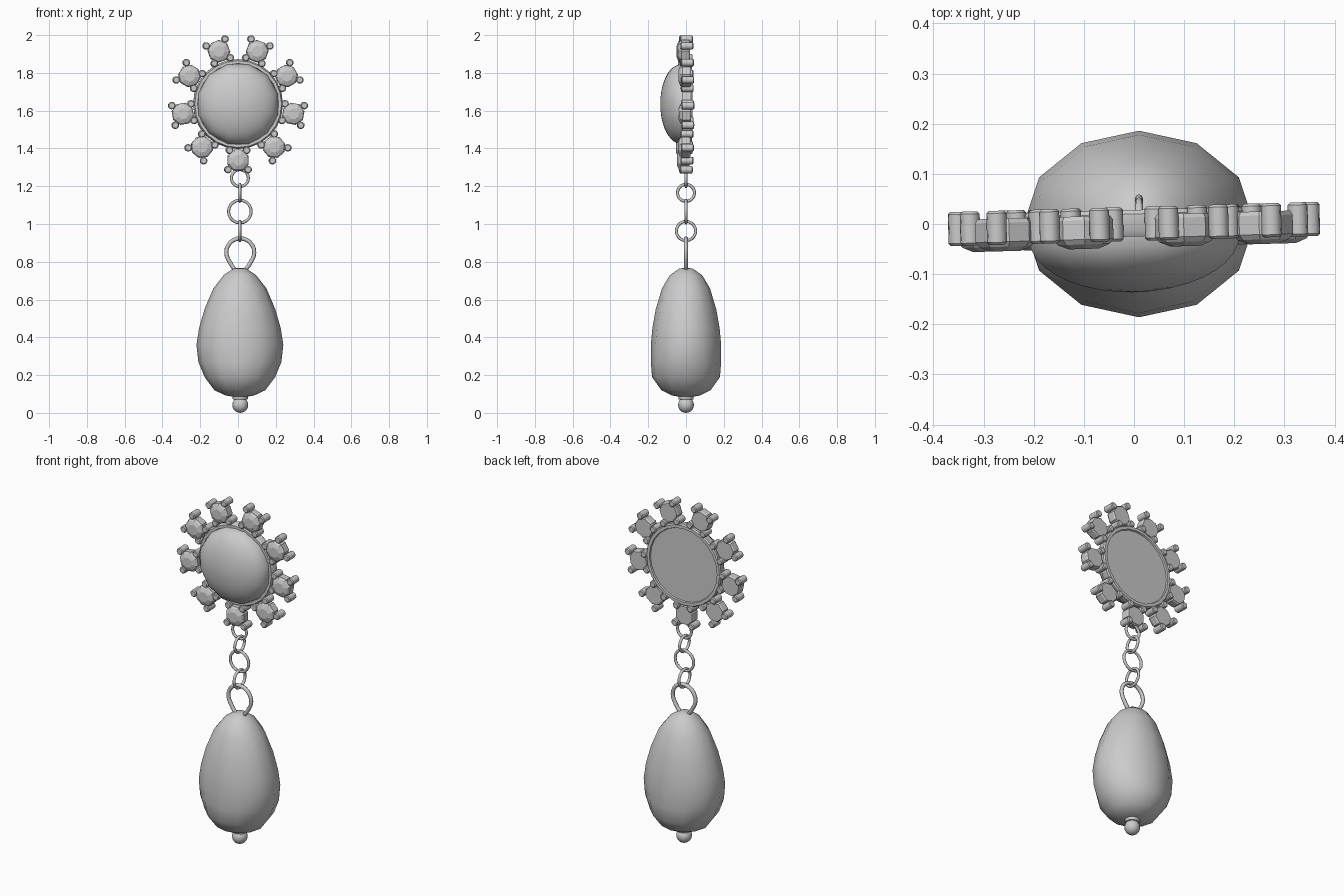
import bpy, bmesh
from math import sin, cos, pi, radians
from mathutils import Matrix, Vector

if "Cube" in bpy.data.objects:
    bpy.data.objects.remove(bpy.data.objects["Cube"])


def finish(name, bm, angle=None):
    bmesh.ops.recalc_face_normals(bm, faces=bm.faces)
    me = bpy.data.meshes.new(name)
    bm.to_mesh(me)
    bm.free()
    ob = bpy.data.objects.new(name, me)
    bpy.context.collection.objects.link(ob)
    if angle:
        bpy.ops.object.select_all(action='DESELECT')
        ob.select_set(True)
        bpy.context.view_layer.objects.active = ob
        bpy.ops.object.shade_smooth_by_angle(angle=radians(angle))
    return ob


def loft(bm, rings, n, mat, phase=0.0):
    """Capped stack of elliptical rings (rx, ry, height) along local z."""
    loops = []
    for rx, ry, h in rings:
        loops.append([bm.verts.new(mat @ Vector((rx * cos(2 * pi * (i + phase) / n),
                                                 ry * sin(2 * pi * (i + phase) / n), h)))
                      for i in range(n)])
    for a, b in zip(loops, loops[1:]):
        for i in range(n):
            bm.faces.new((a[i], a[(i + 1) % n], b[(i + 1) % n], b[i]))
    bm.faces.new(loops[0])
    bm.faces.new(loops[-1])


def lathe(profile):
    return [(r, r, h) for r, h in profile]


def wire_loop(name, pts, loc, side_on, thick):
    """Closed wire in the xz plane, or in the yz plane when side_on."""
    cu = bpy.data.curves.new(name, 'CURVE')
    cu.dimensions = '3D'
    cu.bevel_depth = thick
    cu.bevel_resolution = 2
    sp = cu.splines.new('POLY')
    sp.points.add(len(pts) - 1)
    sp.use_cyclic_u = True
    for p, (u, w) in zip(sp.points, pts):
        p.co = (0, u, w, 1) if side_on else (u, 0, w, 1)
    ob = bpy.data.objects.new(name, cu)
    bpy.context.collection.objects.link(ob)
    ob.location = loc


def circle(r, n=20):
    return [(r * cos(2 * pi * i / n), r * sin(2 * pi * i / n)) for i in range(n)]


# Flower frame: local z points to the front, slightly turned about the vertical
flower = (Matrix.Translation((0, 0, 1.635)) @ Matrix.Rotation(0.028, 4, 'Z')
          @ Matrix.Rotation(pi / 2, 4, 'X'))

# Round setting with a slightly recessed back plate
bm = bmesh.new()
loft(bm, lathe([(0.212, -0.02), (0.215, -0.028), (0.232, -0.028), (0.238, -0.02),
                (0.238, 0.012), (0.23, 0.025), (0.215, 0.025), (0.21, 0.015)]), 24, flower)
finish("round_setting", bm, 35)

# Central domed stone
bm = bmesh.new()
dome = [(0.219, 0.0), (0.219, 0.02)]
dome += [(0.217 * cos(t * pi / 18), 0.026 + 0.11 * sin(t * pi / 18)) for t in range(1, 9)]
dome.append((0.01, 0.136))
loft(bm, lathe(dome), 12, flower, 0.5)
finish("central_dome", bm, 40)

# Nine small stones, each held by four prongs
gems, prongs = bmesh.new(), bmesh.new()
for k in range(9):
    spot = (flower @ Matrix.Rotation(-pi / 2 + k * 2 * pi / 9, 4, 'Z')
            @ Matrix.Translation((0.297, 0, 0)))
    loft(gems, lathe([(0.055, -0.018), (0.06, -0.01), (0.06, 0.028),
                      (0.052, 0.038), (0.03, 0.047)]), 8, spot, 0.5)
    for u in (-0.052, 0.05):
        for v in (-0.053, 0.053):
            loft(prongs, lathe([(0.015, -0.034), (0.02, -0.029), (0.02, 0.029),
                                (0.015, 0.034)]), 10,
                 spot @ Matrix.Translation((u, v if u > 0 else v * 0.85, 0)))
finish("petal_stones", gems)
finish("prongs", prongs, 40)

# Chain links, alternately facing front and side
for i, (z, r, side_on) in enumerate([(1.243, 0.045, False), (1.165, 0.045, True),
                                     (1.066, 0.06, False), (0.963, 0.051, True)]):
    wire_loop(f"chain_link_{i + 1}", circle(r), (0.01, 0, z), side_on, 0.008)

# Larger hanging loop that narrows into the drop
hoop = [(0.074 * cos(radians(a)), 0.074 * sin(radians(a))) for a in range(-30, 211, 15)]
hoop += [(-0.045, -0.07), (-0.022, -0.1), (0.022, -0.1), (0.045, -0.07)]
wire_loop("drop_loop", hoop, (0.012, 0, 0.85), False, 0.011)

# Pear-shaped drop: half width, half depth, height
bm = bmesh.new()
loft(bm, [(0.03, 0.03, 0.085), (0.075, 0.075, 0.092), (0.135, 0.13, 0.12),
          (0.187, 0.18, 0.19), (0.22, 0.186, 0.27), (0.23, 0.186, 0.36),
          (0.216, 0.178, 0.45), (0.187, 0.16, 0.55), (0.14, 0.127, 0.66),
          (0.085, 0.085, 0.73), (0.035, 0.035, 0.764), (0.01, 0.01, 0.767)],
     12, Matrix.Translation((0.01, 0, 0)))
finish("pear_drop", bm, 60)

# Collar and bead under the drop
bm = bmesh.new()
loft(bm, lathe([(0.038, 0.07), (0.04, 0.074), (0.04, 0.092), (0.03, 0.1)]), 16,
     Matrix.Translation((0.012, 0, 0)))
finish("bottom_collar", bm, 40)
bm = bmesh.new()
bmesh.ops.create_uvsphere(bm, u_segments=16, v_segments=10, radius=0.042,
                          matrix=Matrix.Translation((0.012, 0, 0.042)))
finish("bottom_bead", bm, 60)
